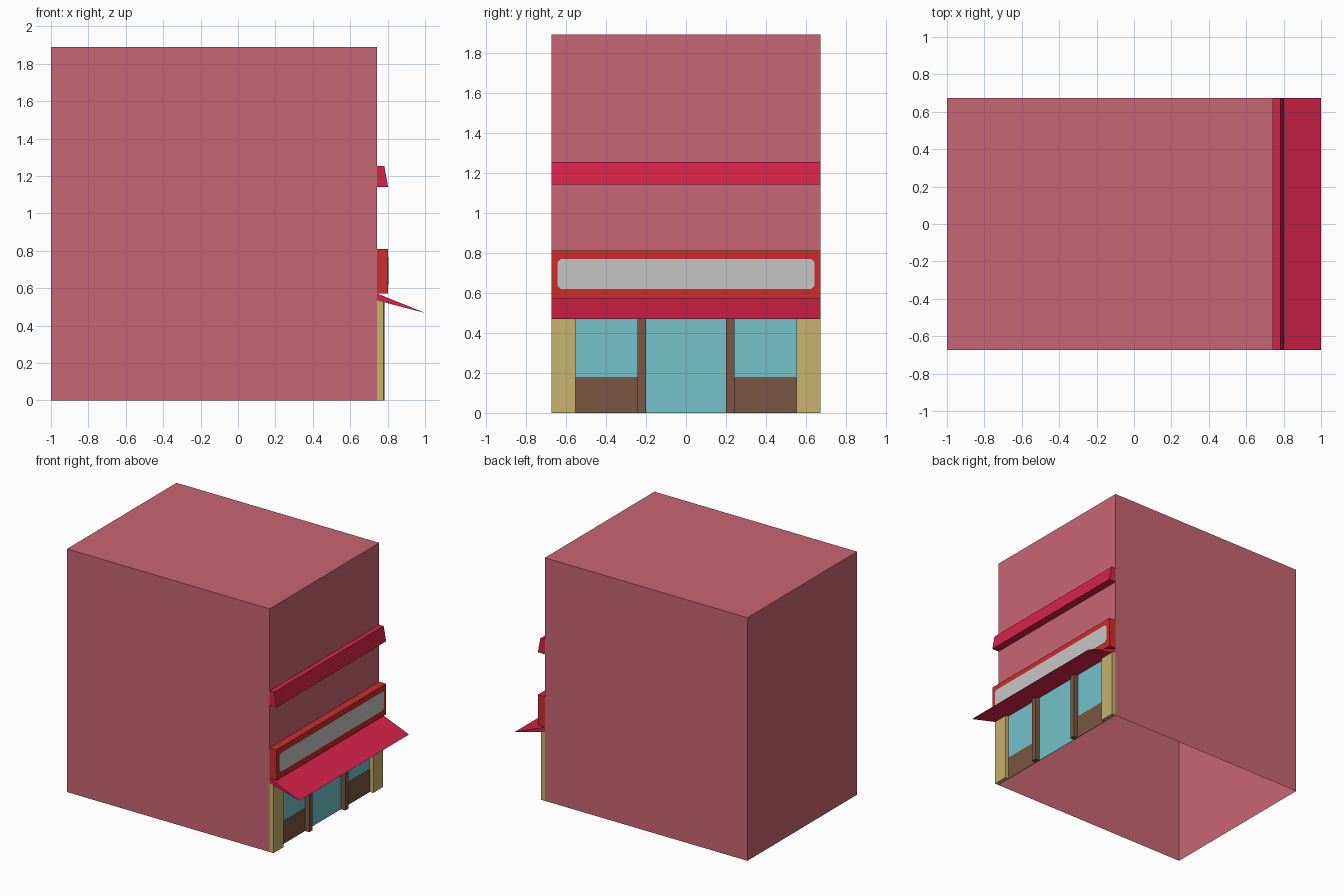
import bpy
import bmesh

if "Cube" in bpy.data.objects:
    bpy.data.objects.remove(bpy.data.objects["Cube"], do_unlink=True)


def material(name, *rgb):
    """Flat colour given as 8-bit sRGB, stored as linear."""
    lin = [((c / 255 + 0.055) / 1.055) ** 2.4 for c in rgb] + [1]
    mat = bpy.data.materials.new(name)
    mat.use_nodes = True
    mat.diffuse_color = lin
    mat.node_tree.nodes["Principled BSDF"].inputs["Base Color"].default_value = lin
    return mat


PINK = material("pink_wall", 201, 102, 114)
CRIMSON = material("crimson_trim", 214, 34, 74)
RED = material("sign_red", 204, 44, 44)
GREY = material("sign_grey", 198, 198, 198)
CYAN = material("glass_cyan", 115, 194, 202)
BROWN = material("wood_brown", 122, 86, 65)
TAN = material("pillar_tan", 200, 178, 110)

WALL = 0.743      # x of the shop wall
HALF = 0.673      # half the building width
HEIGHT = 1.89


def finish(name, bm, mat):
    bmesh.ops.recalc_face_normals(bm, faces=bm.faces)
    mesh = bpy.data.meshes.new(name)
    bm.to_mesh(mesh)
    bm.free()
    mesh.materials.append(mat)
    obj = bpy.data.objects.new(name, mesh)
    bpy.context.collection.objects.link(obj)
    return obj


def extrude(name, points, offset, mat):
    """Solid made by sweeping a flat outline along an offset."""
    bm = bmesh.new()
    face = bm.faces.new([bm.verts.new(p) for p in points])
    moved = bmesh.ops.extrude_face_region(bm, geom=[face], use_keep_orig=True)
    verts = [v for v in moved["geom"] if isinstance(v, bmesh.types.BMVert)]
    bmesh.ops.translate(bm, verts=verts, vec=offset)
    return finish(name, bm, mat)


def strip(name, profile, mat):
    """Full-width moulding with an x-z profile."""
    return extrude(name, [(x, -HALF, z) for x, z in profile], (0, 2 * HALF, 0), mat)


def block(name, y0, y1, z0, z1, depth, mat, x=WALL):
    """Rectangular piece standing out from the wall."""
    outline = [(x, y0, z0), (x, y1, z0), (x, y1, z1), (x, y0, z1)]
    return extrude(name, outline, (depth, 0, 0), mat)


# Building shell, open underneath
shell = strip("building_shell", [(-1, 0), (WALL, 0), (WALL, HEIGHT), (-1, HEIGHT)], PINK)
bm = bmesh.new()
bm.from_mesh(shell.data)
floor = [f for f in bm.faces if all(v.co.z < 0.01 for v in f.verts)]
bmesh.ops.delete(bm, geom=floor, context="FACES")
bm.to_mesh(shell.data)
bm.free()

# Upper ledge and awning
strip("upper_ledge", [(WALL, 1.14), (0.803, 1.14), (0.782, 1.253), (WALL, 1.253)], CRIMSON)
strip("awning", [(WALL, 0.535), (1, 0.468), (WALL, 0.572)], CRIMSON)

# Sign box with a clipped-corner face plate
SIGN_FRONT = 0.803
block("sign_box", -HALF, HALF, 0.572, 0.81, SIGN_FRONT - WALL, RED)
w, low, high, clip = 0.642, 0.62, 0.768, 0.016
corners = [(w, low + clip), (w, high - clip), (w - clip, high), (clip - w, high),
           (-w, high - clip), (-w, low + clip), (clip - w, low), (w - clip, low)]
extrude("sign_face", [(SIGN_FRONT, y, z) for y, z in corners], (0.002, 0, 0), GREY)

# Shop front
TOP = 0.54
block("door_glass", -0.2, 0.2, 0, TOP, 0.003, CYAN)
for side, s in (("left", 1), ("right", -1)):
    block(side + "_pillar", s * 0.552, s * HALF, 0, TOP, 0.034, TAN)
    block(side + "_door_post", s * 0.2, s * 0.242, 0, TOP, 0.04, BROWN)
    block(side + "_window_glass", s * 0.242, s * 0.552, 0.18, TOP, 0.003, CYAN)
    block(side + "_window_base", s * 0.242, s * 0.552, 0, 0.18, 0.004, BROWN)
